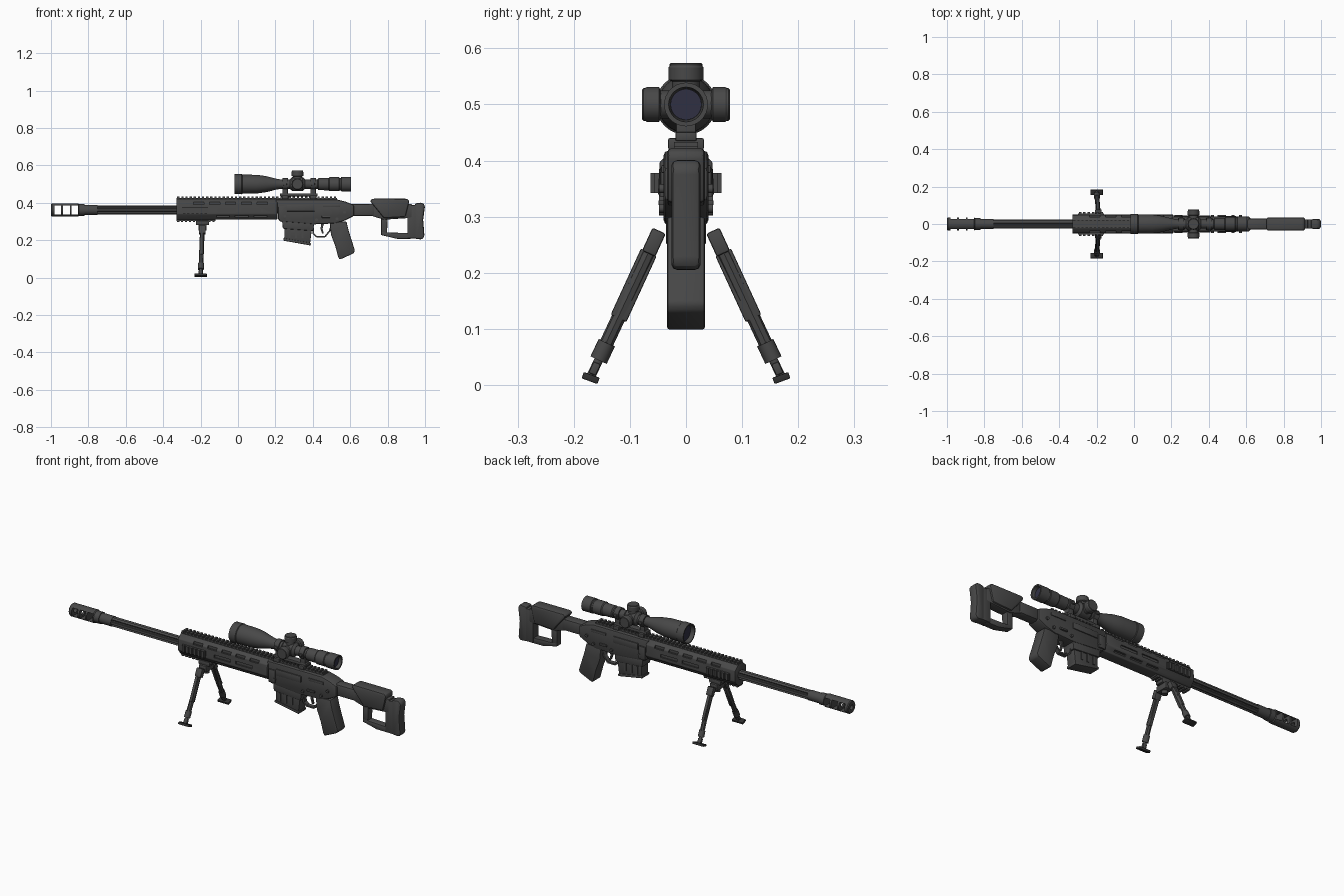
import bpy, bmesh, math
from mathutils import Vector, Matrix

old = bpy.data.objects.get("Cube")
if old:
    bpy.data.objects.remove(old, do_unlink=True)


def material(name, rgb):
    m = bpy.data.materials.new(name)
    m.use_nodes = True
    m.diffuse_color = (*rgb, 1)
    m.node_tree.nodes["Principled BSDF"].inputs["Base Color"].default_value = (*rgb, 1)
    return m


GREY = material("gunmetal grey", (0.065, 0.065, 0.065))
RUBBER = material("dark rubber", (0.03, 0.03, 0.03))
GLASS = material("violet glass", (0.03, 0.03, 0.055))
parts = []


def finish(name, bm, mat=GREY, bevel=0):
    bmesh.ops.recalc_face_normals(bm, faces=bm.faces)
    if bevel:
        sharp = [e for e in bm.edges if e.is_manifold and e.calc_face_angle(0) > 0.4]
        bmesh.ops.bevel(bm, geom=sharp, offset=bevel, segments=2, profile=0.5,
                        affect='EDGES', clamp_overlap=True)
    me = bpy.data.meshes.new(name)
    bm.to_mesh(me)
    bm.free()
    me.materials.append(mat)
    ob = bpy.data.objects.new(name, me)
    bpy.context.collection.objects.link(ob)
    parts.append(ob)
    return ob


def extrude(name, ring, vec, mat=GREY, bevel=0):
    bm = bmesh.new()
    face = bm.faces.new([bm.verts.new(p) for p in ring])
    new = bmesh.ops.extrude_face_region(bm, geom=[face])["geom"]
    bmesh.ops.translate(bm, vec=vec, verts=[v for v in new if isinstance(v, bmesh.types.BMVert)])
    return finish(name, bm, mat, bevel)


def side_profile(name, pts, w, mat=GREY, bevel=0.004):
    return extrude(name, [(x, -w, z) for x, z in pts], (0, 2 * w, 0), mat, bevel)


def section(name, half, x0, x1, bevel=0):
    ring = half + [(-y, z) for y, z in reversed(half)]
    return extrude(name, [(x0, y, z) for y, z in ring], (x1 - x0, 0, 0), GREY, bevel)


def boxes(name, items, mat=GREY, bevel=0, rot=None):
    bm = bmesh.new()
    for c, s in items:
        m = Matrix.Translation(c) @ (rot or Matrix()) @ Matrix.Diagonal((*s, 1))
        bmesh.ops.create_cube(bm, size=1, matrix=m)
    return finish(name, bm, mat, bevel)


def lathe(name, profile, origin, axis=(1, 0, 0), mat=GREY, n=32):
    # profile holds (distance along axis, radius)
    bm = bmesh.new()
    vs = [bm.verts.new((r, 0, h)) for h, r in profile]
    es = [bm.edges.new(p) for p in zip(vs, vs[1:])]
    bmesh.ops.spin(bm, geom=vs + es, cent=(0, 0, 0), axis=(0, 0, 1), angle=math.tau, steps=n)
    bmesh.ops.remove_doubles(bm, verts=bm.verts, dist=1e-5)
    turn = Vector(axis).to_track_quat('Z', 'Y').to_matrix().to_4x4()
    bm.transform(Matrix.Translation(origin) @ turn)
    return finish(name, bm, mat)


def rod(name, a, b, r, mat=GREY, n=16):
    d = Vector(b) - Vector(a)
    return lathe(name, [(0, 0), (0, r), (d.length, r), (d.length, 0)], a, d, mat, n)


def cut(ob, items):
    cutter = boxes("cutter", items)
    parts.remove(cutter)
    mod = ob.modifiers.new("cut", 'BOOLEAN')
    mod.operation, mod.solver, mod.object = 'DIFFERENCE', 'EXACT', cutter
    with bpy.context.temp_override(object=ob, active_object=ob):
        bpy.ops.object.modifier_apply(modifier="cut")
    bpy.data.objects.remove(cutter, do_unlink=True)


BORE = 0.362

# Muzzle brake with three side windows, and fluted barrel
brake = lathe("muzzle_brake", [(0.1, 0), (0.1, 0.013), (0, 0.013), (0, 0.031), (0.005, 0.035),
              (0.145, 0.035), (0.15, 0.031), (0.18, 0.031), (0.18, 0)], (-1, 0, BORE))
cut(brake, [((x, 0, BORE), (0.035, 0.1, 0.046)) for x in (-0.963, -0.917, -0.872)])
rod("barrel_collar", (-0.83, 0, BORE), (-0.75, 0, BORE), 0.027, n=32)
flutes = []
for k in range(48):
    r, a = (0.019 if k % 8 in (3, 4, 5) else 0.025), math.tau * k / 48
    flutes.append((-0.76, r * math.cos(a), BORE + r * math.sin(a)))
extrude("fluted_barrel", flutes, (0.46, 0, 0))

# Handguard with slots along both sides
guard = section("handguard", [(0.022, 0.42), (0.047, 0.398), (0.05, 0.34), (0.028, 0.312)],
                -0.33, 0.21, 0.003)
slots = []
for s in (-1, 1):
    slots += [((-0.21 + 0.085 * i, s * 0.048, 0.399), (0.055, 0.02, 0.014)) for i in range(5)]
    slots += [((-0.06 + 0.13 * i, s * 0.05, 0.362), (0.1, 0.016, 0.016)) for i in range(2)]
    slots += [((-0.08 + 0.1 * i, s * 0.042, 0.327), (0.07, 0.02, 0.01)) for i in range(3)]
cut(guard, slots)


# Toothed rails: top, bottom and both sides
def rail(name, x0, x1, centre, size, tooth_shift):
    y, z = centre
    ty, tz = tooth_shift
    n = round((x1 - x0) / 0.022)
    step = (x1 - x0) / n
    items = [(((x0 + x1) / 2, y, z), (x1 - x0, *size))]
    items += [((x0 + step * (i + 0.5), y + ty, z + tz), (step * 0.55, *size)) for i in range(n)]
    boxes(name, items)


rail("top_rail", -0.33, 0.53, (0, 0.419), (0.042, 0.012), (0, 0.008))
rail("bottom_rail", -0.33, -0.12, (0, 0.31), (0.042, 0.012), (0, -0.007))
for s in (-1, 1):
    rail("side_rail", -0.3, -0.16, (s * 0.051, 0.36), (0.01, 0.036), (s * 0.007, 0))

# Receiver and its side details
side_profile("receiver", [(0.2, 0.418), (0.53, 0.418), (0.58, 0.405), (0.62, 0.388), (0.62, 0.33),
             (0.57, 0.305), (0.52, 0.29), (0.4, 0.285), (0.22, 0.3)], 0.04, bevel=0.009)
for s in (-1, 1):
    boxes("receiver_plate", [((0.335, s * 0.04, 0.372), (0.15, 0.01, 0.034)),
                             ((0.235, s * 0.04, 0.345), (0.04, 0.014, 0.07)),
                             ((0.5, s * 0.04, 0.385), (0.09, 0.008, 0.014)),
                             ((0.47, s * 0.042, 0.325), (0.045, 0.014, 0.01))], bevel=0.002)
    for x, z in ((0.42, 0.31), (0.53, 0.315), (0.57, 0.35), (0.25, 0.33)):
        rod("receiver_pin", (x, s * 0.035, z), (x, s * 0.048, z), 0.008)
side_profile("magazine_well", [(0.235, 0.31), (0.41, 0.31), (0.402, 0.25), (0.24, 0.262)], 0.036)

# Magazine with ribs and floor plate
side_profile("magazine", [(0.25, 0.3), (0.4, 0.3), (0.385, 0.18), (0.247, 0.205)], 0.029)
side_profile("magazine_floor", [(0.242, 0.212), (0.39, 0.186), (0.388, 0.172), (0.242, 0.198)], 0.032)
boxes("magazine_ribs", [((x, 0, 0.235), (0.012, 0.066, 0.045)) for x in (0.275, 0.31, 0.345)])

# Trigger and guard
path = [(0.4, 0.285), (0.403, 0.235), (0.42, 0.219), (0.465, 0.219), (0.49, 0.25), (0.5, 0.28)]
for (ax, az), (bx, bz) in zip(path, path[1:]):
    d = Vector((bz - az, ax - bx)).normalized() * 0.004
    side_profile("trigger_guard", [(ax - d.x, az - d.y), (bx - d.x, bz - d.y),
                 (bx + d.x, bz + d.y), (ax + d.x, az + d.y)], 0.012, bevel=0)
side_profile("trigger", [(0.445, 0.29), (0.46, 0.29), (0.452, 0.262), (0.458, 0.236),
             (0.45, 0.235), (0.441, 0.262)], 0.006, bevel=0.001)

# Pistol grip
side_profile("pistol_grip", [(0.49, 0.3), (0.58, 0.3), (0.592, 0.25), (0.625, 0.145), (0.618, 0.13),
             (0.545, 0.097), (0.537, 0.105), (0.52, 0.17), (0.497, 0.23)], 0.034, bevel=0.014)

# Skeleton stock
side_profile("stock_tube", [(0.6, 0.395), (0.73, 0.395), (0.73, 0.33), (0.6, 0.33)], 0.029, bevel=0.012)
side_profile("stock_beam", [(0.7, 0.395), (0.93, 0.395), (0.93, 0.32), (0.78, 0.31), (0.7, 0.335)],
             0.025, bevel=0.006)
side_profile("cheek_rest", [(0.705, 0.41), (0.718, 0.422), (0.905, 0.422), (0.916, 0.41),
             (0.895, 0.325), (0.78, 0.318)], 0.034, bevel=0.01)
side_profile("stock_post", [(0.765, 0.32), (0.8, 0.32), (0.797, 0.24), (0.765, 0.24)], 0.02)
side_profile("stock_lower_bar", [(0.765, 0.25), (0.8, 0.242), (0.925, 0.238), (0.925, 0.208),
             (0.85, 0.208), (0.765, 0.228)], 0.02)
side_profile("stock_end", [(0.905, 0.385), (0.96, 0.39), (0.96, 0.21), (0.905, 0.21)], 0.024)
side_profile("butt_pad", [(0.945, 0.397), (0.985, 0.402), (1, 0.385), (0.99, 0.31), (0.997, 0.22),
             (0.985, 0.204), (0.945, 0.208)], 0.026, bevel=0.011)

# Scope body, turret and lenses
SZ = 0.5
lathe("scope_body", [(0.005, 0), (0.005, 0.044), (-0.02, 0.047), (-0.02, 0.053), (0.02, 0.054),
      (0.023, 0.051), (0.1, 0.05), (0.15, 0.043), (0.205, 0.029), (0.23, 0.025), (0.425, 0.025),
      (0.43, 0.032), (0.485, 0.033), (0.49, 0.037), (0.54, 0.037), (0.543, 0.034), (0.55, 0.034),
      (0.553, 0.039), (0.605, 0.039), (0.605, 0.031), (0.585, 0.028), (0.585, 0)], (0, 0, SZ))
rod("front_lens", (0.003, 0, SZ), (0.008, 0, SZ), 0.0435, GLASS, 32)
rod("rear_lens", (0.582, 0, SZ), (0.588, 0, SZ), 0.0275, GLASS, 32)
lathe("turret_hub", [(-0.04, 0), (-0.04, 0.026), (-0.028, 0.037), (0.028, 0.037), (0.04, 0.026),
      (0.04, 0)], (0.318, 0, SZ))
for d in ((0, 1, 0), (0, -1, 0), (0, 0, 1)):
    lathe("turret_knob", [(0.02, 0), (0.02, 0.025), (0.045, 0.025), (0.048, 0.031), (0.07, 0.031),
          (0.073, 0.029), (0.076, 0.029), (0.078, 0.027), (0.078, 0)], (0.318, 0, SZ - 0.004 * d[2]), d)

# Scope mount
boxes("mount_base", [((0.325, 0, 0.443), (0.2, 0.038, 0.016))], bevel=0.003)
for x in (0.252, 0.402):
    rod("mount_ring", (x - 0.014, 0, SZ), (x + 0.014, 0, SZ), 0.032, n=24)
    boxes("mount_clamp", [((x, 0, 0.46), (0.028, 0.036, 0.04)), ((x, 0, 0.43), (0.034, 0.064, 0.02)),
                          ((x, 0, SZ), (0.018, 0.076, 0.014))], bevel=0.003)

# Bipod
BX = -0.19
boxes("bipod_mount", [((BX, 0, 0.293), (0.07, 0.048, 0.024)), ((BX, 0, 0.268), (0.045, 0.07, 0.034))],
      bevel=0.004)
rod("bipod_pivot", (BX, 0, 0.235), (BX, 0, 0.27), 0.016)
for s in (-1, 1):
    top, foot = Vector((BX, s * 0.05, 0.27)), Vector((BX - 0.01, s * 0.17, 0.014))
    at = lambda t: top.lerp(foot, t)
    tilt = Matrix.Rotation(s * 0.43, 4, 'X')
    boxes("bipod_hinge", [(at(0.06), (0.036, 0.026, 0.045))], bevel=0.004, rot=tilt)
    rod("bipod_leg", at(0.05), at(0.8), 0.0125, n=8)
    boxes("bipod_leg_plate", [(at(0.36), (0.016, 0.031, 0.13))], bevel=0.003, rot=tilt)
    rod("bipod_sleeve", at(0.76), at(0.88), 0.016)
    rod("bipod_shin", at(0.85), foot, 0.008)
    boxes("bipod_ankle", [(at(0.94), (0.022, 0.014, 0.022))], bevel=0.003, rot=tilt)
    boxes("bipod_foot", [(foot + Vector((0, 0, -0.0015)), (0.066, 0.03, 0.012))], RUBBER, 0.002,
          Matrix.Rotation(s * 0.35, 4, 'X'))

# Smooth shading with sharp edges kept
bpy.ops.object.select_all(action='DESELECT')
for ob in parts:
    ob.select_set(True)
bpy.context.view_layer.objects.active = parts[0]
bpy.ops.object.shade_smooth_by_angle(angle=math.radians(32))
